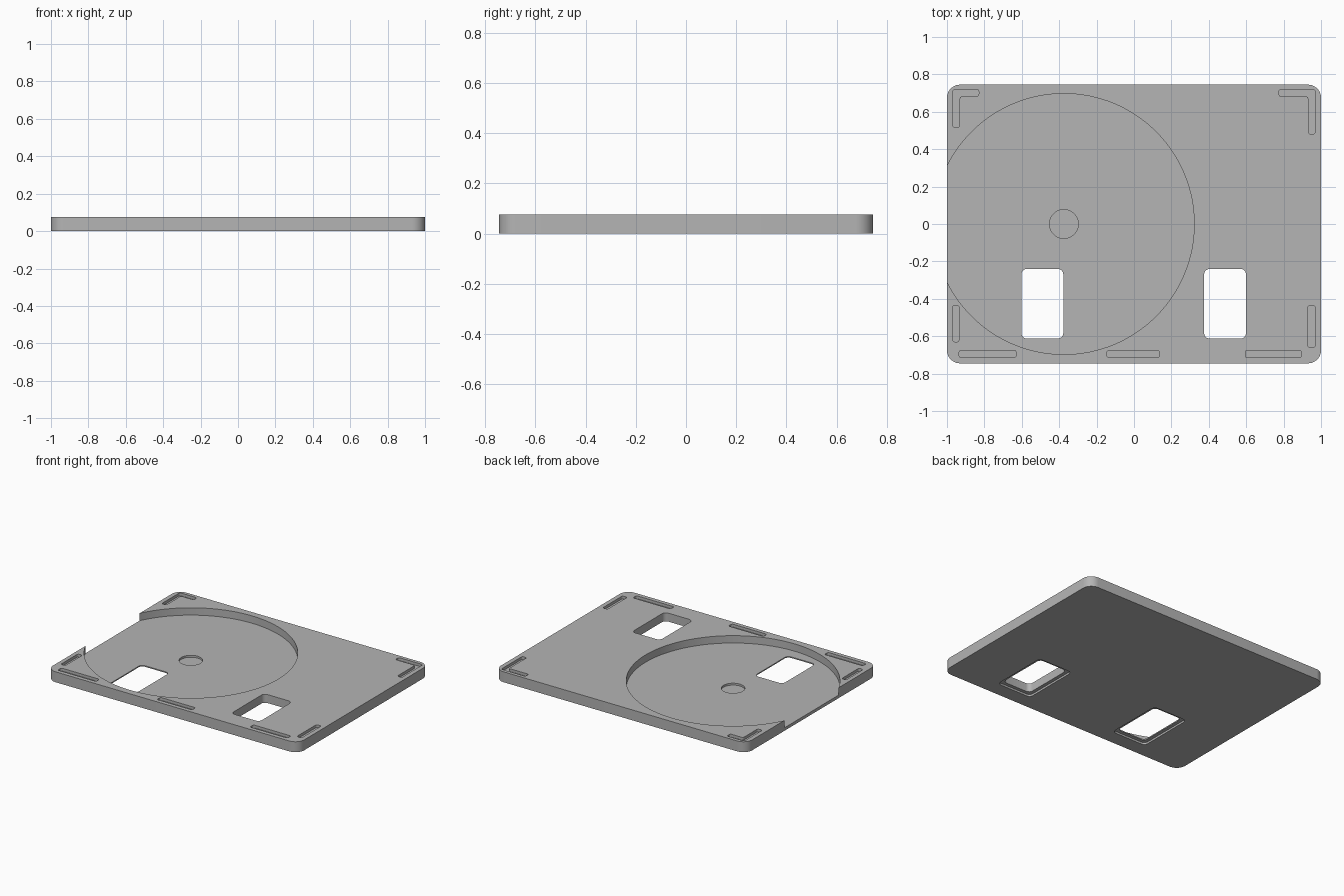
import bpy, bmesh, math

cube = bpy.data.objects.get("Cube")
if cube:
    bpy.data.objects.remove(cube, do_unlink=True)

TOP = 0.075     # plate thickness
FLOOR = 0.022   # level of the round recess
SLOT = 0.055    # level of the slot floors

grey = bpy.data.materials.new("matte_grey")
grey.use_nodes = True
colour = (0.46, 0.46, 0.46, 1)
grey.diffuse_color = colour
grey.node_tree.nodes["Principled BSDF"].inputs["Base Color"].default_value = colour


def prism(name, points, z0, z1, radius=0.0, segments=6):
    """Extrude an outline and round its upright edges."""
    bm = bmesh.new()
    face = bm.faces.new([bm.verts.new((x, y, z0)) for x, y in points])
    out = bmesh.ops.extrude_face_region(bm, geom=[face])
    for v in out["geom"]:
        if isinstance(v, bmesh.types.BMVert):
            v.co.z = z1
    bmesh.ops.recalc_face_normals(bm, faces=bm.faces)
    if radius:
        upright = [e for e in bm.edges if abs(e.verts[0].co.z - e.verts[1].co.z) > 1e-5]
        bmesh.ops.bevel(bm, geom=upright, offset=radius, segments=segments,
                        profile=0.5, affect='EDGES')
    mesh = bpy.data.meshes.new(name)
    bm.to_mesh(mesh)
    bm.free()
    mesh.materials.append(grey)
    obj = bpy.data.objects.new(name, mesh)
    bpy.context.collection.objects.link(obj)
    return obj


def box(x0, x1, y0, y1):
    return [(x0, y0), (x1, y0), (x1, y1), (x0, y1)]


def circle(cx, cy, r, n):
    return [(cx + r * math.cos(math.tau * i / n), cy + r * math.sin(math.tau * i / n))
            for i in range(n)]


def cut(target, cutter):
    """Subtract the cutter and discard it."""
    cutter.hide_render = True
    mod = target.modifiers.new("cut", 'BOOLEAN')
    mod.operation, mod.solver, mod.object = 'DIFFERENCE', 'EXACT', cutter
    bpy.ops.object.select_all(action='DESELECT')
    bpy.context.view_layer.objects.active = target
    target.select_set(True)
    bpy.ops.object.modifier_apply(modifier=mod.name)
    bpy.data.objects.remove(cutter, do_unlink=True)


# Rounded base plate
plate = prism("base_plate", box(-1, 1, -0.745, 0.745), 0, TOP, 0.07, 10)

# Round recess, open at the side, with a shallow hub hole
cut(plate, prism("disc_recess", circle(-0.375, 0, 0.697, 128), FLOOR, 0.2))
cut(plate, prism("hub_hole", circle(-0.375, 0, 0.077, 48), 0.008, 0.2))

# Windows through the plate, each with a wider step underneath
for x in (-0.49, 0.487):
    cut(plate, prism("window", box(x - 0.112, x + 0.112, -0.613, -0.24), -0.1, 0.2, 0.03))
    cut(plate, prism("window_step", box(x - 0.137, x + 0.137, -0.638, -0.215),
                     -0.1, 0.014, 0.03))

# Straight slots along the front and sides
for outline in (box(-0.935, -0.63, -0.715, -0.675), box(-0.145, 0.135, -0.715, -0.675),
                box(0.595, 0.895, -0.715, -0.675), box(-0.97, -0.935, -0.63, -0.435),
                box(0.93, 0.968, -0.66, -0.435)):
    cut(plate, prism("slot", outline, SLOT, 0.2, 0.012, 4))

# Angled slots in the back corners
for side, inner, low in ((-1, 0.83, 0.515), (1, 0.775, 0.48)):
    outline = [(0.968, low), (0.968, 0.72), (inner, 0.72), (inner, 0.682),
               (0.932, 0.682), (0.932, low)]
    cut(plate, prism("corner_slot", [(side * x, y) for x, y in outline],
                     SLOT, 0.2, 0.012, 4))

bpy.ops.object.shade_smooth_by_angle(angle=math.radians(30))
